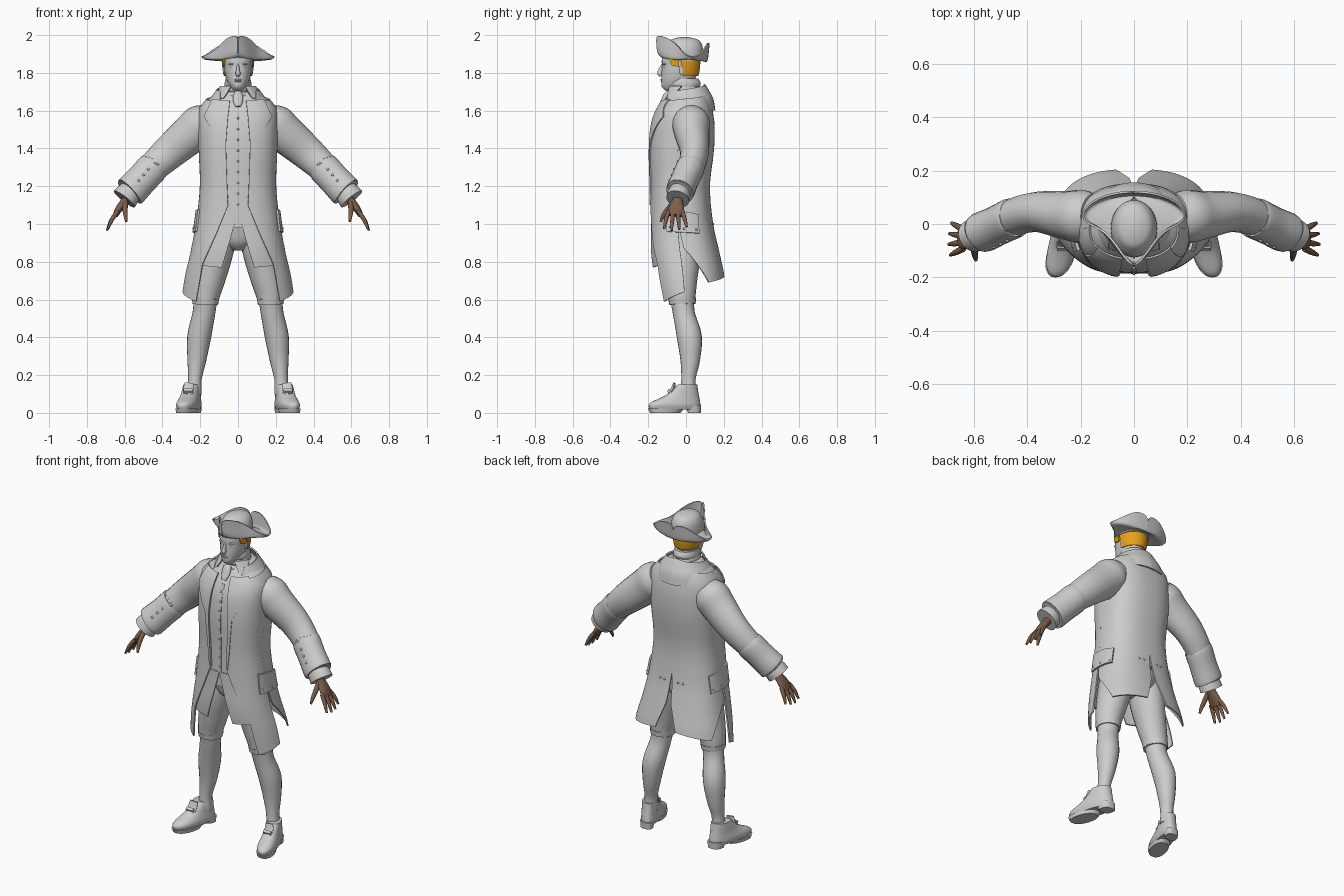
import bpy, bmesh
from math import sin, cos, asin, radians, degrees, pi, copysign
from mathutils import Vector

if "Cube" in bpy.data.objects:
    bpy.data.objects.remove(bpy.data.objects["Cube"])


def material(name, colour):
    mat = bpy.data.materials.new(name)
    mat.use_nodes = True
    mat.diffuse_color = (*colour, 1)
    mat.node_tree.nodes["Principled BSDF"].inputs["Base Color"].default_value = (*colour, 1)
    return mat


GREY = material("pale grey", (.61, .61, .61))
GOLD = material("hair gold", (.8, .36, .01))
BROWN = material("skin brown", (.2, .11, .066))


def sample(rows, t):
    """Smooth interpolation of rows keyed by their first value."""
    i = max(k for k in range(len(rows) - 1) if k == 0 or rows[k][0] <= t)
    a, b = rows[i], rows[i + 1]
    before, after = rows[max(i - 1, 0)], rows[min(i + 2, len(rows) - 1)]
    h = b[0] - a[0]
    s = min(max((t - a[0]) / h, 0), 1)
    out = []
    for k in range(1, len(a)):
        m0 = (b[k] - before[k]) / (b[0] - before[0]) * h
        m1 = (after[k] - a[k]) / (after[0] - a[0]) * h
        d = b[k] - a[k]
        out.append(a[k] + s * m0 + s * s * (3 * d - 2 * m0 - m1) + s ** 3 * (m0 + m1 - 2 * d))
    return out


def finish(obj, mat, mirror=False, thick=0, smooth=0):
    obj.data.materials.append(mat)
    if smooth:
        obj.modifiers.new("smooth", "SUBSURF").levels = smooth
    if thick:
        solid = obj.modifiers.new("thickness", "SOLIDIFY")
        solid.thickness, solid.offset = thick, 0
    if mirror:
        obj.modifiers.new("mirror", "MIRROR").use_clip = True
    bpy.ops.object.select_all(action="DESELECT")
    obj.select_set(True)
    bpy.context.view_layer.objects.active = obj
    bpy.ops.object.convert(target="MESH")
    bm = bmesh.new()
    bm.from_mesh(obj.data)
    bmesh.ops.recalc_face_normals(bm, faces=bm.faces)
    bm.to_mesh(obj.data)
    bm.free()
    bpy.ops.object.shade_smooth_by_angle(angle=radians(40))
    return obj


def grid(name, rows, mat, closed=False, **options):
    bm = bmesh.new()
    verts = [[bm.verts.new(p) for p in row] for row in rows]
    n = len(rows[0])
    for low, high in zip(verts, verts[1:]):
        for j in range(n if closed else n - 1):
            k = (j + 1) % n
            bm.faces.new((low[j], low[k], high[k], high[j]))
    if closed:
        bm.faces.new(verts[0][::-1])
        bm.faces.new(verts[-1])
    mesh = bpy.data.meshes.new(name)
    bm.to_mesh(mesh)
    bm.free()
    obj = bpy.data.objects.new(name, mesh)
    bpy.context.collection.objects.link(obj)
    return finish(obj, mat, **options)


class Form:
    """Upright form from rows of height, half width, front and back."""
    def __init__(self, rows, power=2.3, lean=0, shift=0):
        self.rows, self.power, self.lean, self.shift = rows, power, lean, shift

    def at(self, angle, z, off=0):
        half, front, back = sample(self.rows, z)
        s, c = sin(radians(angle)), cos(radians(angle))
        bend = lambda v: copysign(abs(v) ** (2 / self.power), v)
        y = (front + back) / 2 - ((back - front) / 2 + off) * bend(c)
        return Vector((self.shift + self.lean * y + (half + off) * bend(s), y, z))

    def angle(self, u, z):
        """Values under one are distances from the middle, others degrees."""
        if u >= 1:
            return u
        return degrees(asin(min(1, u / sample(self.rows, z)[0]) ** (self.power / 2)))

    def solid(self, name, mat, steps=24, **options):
        low, high = self.rows[0][0], self.rows[-1][0]
        rings = [[self.at(j * 360 / 40, low + (high - low) * i / steps) for j in range(40)]
                 for i in range(steps + 1)]
        return grid(name, rings, mat, closed=True, **options)

    def patch(self, name, left, right, off, mat=GREY, thick=.008, rows=6, cols=14):
        pts = []
        for k in range(len(left) - 1):
            for i in range(rows + (k == len(left) - 2)):
                mix = lambda e: Vector(e[k]).lerp(Vector(e[k + 1]), i / rows)
                (u0, z0), (u1, z1) = [(self.angle(*mix(e)), mix(e).y) for e in (left, right)]
                pts.append([self.at(u0 + (u1 - u0) * j / cols, z0 + (z1 - z0) * j / cols, off)
                            for j in range(cols + 1)])
        return grid(name, pts, mat, mirror=True, thick=thick)


def tube(name, path, mat=GREY, sides=20, steps=5, mirror=True):
    """Round limb through points of x, y, z, radius and side radius."""
    rows = [(i, *p) for i, p in enumerate(path)]
    rings = []
    for i in range((len(path) - 1) * steps + 1):
        t = i / steps
        x, y, z, a, b = sample(rows, t)
        ahead, behind = (Vector(sample(rows, t + d)[:3]) for d in (.05, -.05))
        u = (ahead - behind).cross(Vector((0, 1, 0))).normalized()
        v = u.cross(ahead - behind).normalized()
        rings.append([Vector((x, y, z)) + u * a * cos(2 * pi * j / sides)
                      + v * b * sin(2 * pi * j / sides) for j in range(sides)])
    return grid(name, rings, mat, closed=True, mirror=mirror)


def ball(name, place, size, mirror=True):
    bpy.ops.mesh.primitive_uv_sphere_add(segments=16, ring_count=10)
    obj = bpy.context.object
    obj.name = name
    for v in obj.data.vertices:
        v.co = Vector(a * b for a, b in zip(v.co, size)) + Vector(place)
    return finish(obj, GREY, mirror=mirror)


# Torso: waistcoat body inside, coat panels wrapped around the same form
body_rows = [(.58, .292, -.145, .205), (.72, .27, -.168, .194), (.85, .24, -.182, .165),
             (1, .212, -.18, .132), (1.2, .19, -.178, .115), (1.4, .197, -.183, .137),
             (1.54, .2, -.168, .138), (1.62, .19, -.135, .125), (1.67, .145, -.1, .11),
             (1.71, .08, -.07, .09)]
body = Form(body_rows, 2.5)
Form([(.98, .21, -.178, .133)] + body_rows[4:], 2.5).solid("waistcoat", GREY)
body.patch("coat_front", [(.05, 1.64), (.065, 1.4), (.05, 1.1), (.11, .95), (.18, .79), (.215, .59)],
           [(86, 1.66), (86, 1.4), (86, 1.1), (86, .95), (86, .8), (84, .64)], .008)
body.patch("coat_back", [(86, 1.66), (86, 1.4), (86, 1.05), (90, .87), (118, .69)],
           [(180, 1.69), (180, 1.4), (180, 1.05), (178, .87), (170, .72)], .008, cols=20)
body.patch("waistcoat_skirt", [(0, 1.07), (.04, .92), (.085, .77)],
           [(.13, 1.07), (.17, .92), (.19, .78)], .001)
body.patch("waistcoat_edge", [(0, 1.6), (0, 1.07)], [(.012, 1.6), (.012, 1.07)], .001, thick=.006, cols=2)
body.patch("lapel", [(.04, 1.65), (.05, 1.56), (.06, 1.42), (.05, 1.1)],
           [(.125, 1.66), (.168, 1.57), (.085, 1.42), (.058, 1.1)], .014)
body.patch("pocket_flap", [(70, 1.08), (68, .96)], [(118, 1.05), (115, .95)], .016, thick=.012)
for k in range(9):
    ball("waistcoat_button", body.at(0, 1.56 - k * .057, .003), (.006, .005, .006), mirror=False)
for turn, height in ((75, .985), (92, .975), (110, .97), (165, 1), (172, 1)):
    ball("coat_button", body.at(turn, height, .021 if turn < 120 else .012), (.006, .006, .006))

# Collars and neckcloth
collar = Form([(1.6, .16, -.14, .145), (1.66, .138, -.115, .134), (1.7, .11, -.1, .114),
               (1.74, .086, -.085, .09)], 2.1)
collar.patch("coat_collar", [(50, 1.7), (38, 1.66), (40, 1.61)], [(180, 1.74), (180, 1.68), (180, 1.6)], .007)
collar.patch("shirt_collar", [(22, 1.73), (32, 1.665)], [(75, 1.73), (44, 1.665)], .003)
for k in range(3):
    low = 1.66 + k * .032
    Form([(low, .07, -.085, .07), (low + .02, .077 - k * .003, -.102 + k * .002, .078),
          (low + .045, .066, -.085, .066)], 2).solid("neckcloth_fold", GREY, 8)
tube("neckcloth_knot", [(0, -.09, 1.7, .016, .012), (0, -.106, 1.68, .026, .014),
                        (0, -.122, 1.65, .026, .012), (0, -.138, 1.62, .014, .01)], mirror=False)

# Head and face
head = Form([(1.705, .03, -.105, -.02), (1.722, .04, -.127, .02), (1.75, .056, -.131, .04),
             (1.79, .068, -.13, .057), (1.83, .073, -.128, .064), (1.88, .075, -.126, .066),
             (1.93, .06, -.1, .055)], 2.1)
head.solid("head", GREY)
head.patch("back_hair", [(88, 1.89), (102, 1.785)], [(180, 1.89), (180, 1.785)], .006, GOLD)
head.patch("temple_hair", [(54, 1.89), (66, 1.84)], [(86, 1.89), (88, 1.832)], .006, GOLD)
tube("nose", [(0, -.122, 1.845, .006, .007), (0, -.132, 1.82, .008, .012),
              (0, -.137, 1.797, .013, .015), (0, -.13, 1.784, .009, .009)], mirror=False)
ball("brow", (.028, -.113, 1.846), (.022, .012, .006))
ball("eye", (.028, -.113, 1.828), (.012, .008, .006))
ball("ear", (.072, -.022, 1.815), (.007, .014, .027))
for height in (1.756, 1.764):
    ball("lip", (0, -.127, height), (.019, .008, .005), mirror=False)

# Three-cornered hat: domed crown and folded-up brim
Form([(1.865, .088, -.125, .09), (1.92, .084, -.12, .09), (1.955, .073, -.1, .082),
      (1.978, .052, -.075, .06), (1.99, .015, -.03, .01)], 2).solid("hat_crown", GREY)
fold = [(0, -.15, 1.9), (.035, -.132, 1.887), (.08, -.078, 1.866), (.122, -.018, 1.865),
        (.185, .015, 1.874), (.165, .07, 1.866), (.085, .108, 1.85), (0, .11, 1.848)]
edge = [(0, -.157, 2), (.035, -.128, 1.995), (.074, -.068, 1.972), (.118, -.018, 1.912),
        (.204, .012, 1.885), (.182, .075, 1.884), (.085, .116, 1.965), (0, .122, 1.955)]
inner = [(.082 * sin(pi * k / 7), -.015 - .105 * cos(pi * k / 7), 1.878) for k in range(8)]
middle = [Vector(a).lerp(Vector(b), .5) for a, b in zip(fold, edge)]
grid("hat_brim", [inner, fold, middle, edge], GREY, mirror=True, thick=.008, smooth=2)

# Sleeves, cuffs and shirt ruffles
tube("sleeve", [(.15, .028, 1.56, .085, .085), (.195, .028, 1.527, .108, .1),
                (.25, .032, 1.477, .104, .092), (.36, .045, 1.383, .092, .076),
                (.45, .025, 1.3, .08, .07), (.54, -.02, 1.205, .07, .06)])
tube("cuff", [(.448, .024, 1.302, .076, .068), (.454, .022, 1.296, .085, .076),
              (.51, -.005, 1.235, .084, .074), (.565, -.03, 1.177, .087, .076),
              (.57, -.032, 1.172, .08, .07)])
tube("shirt_ruffle", [(.545, -.022, 1.2, .055, .05), (.58, -.036, 1.16, .066, .06),
                      (.602, -.044, 1.132, .07, .062)])
for k in range(3):
    ball("cuff_button", (.475 + k * .025, -.062 - k * .012, 1.29 - k * .03), (.007, .007, .007))

# Hands
tube("palm", [(.575, -.036, 1.16, .026, .03), (.6, -.045, 1.12, .022, .03),
              (.63, -.052, 1.08, .019, .042), (.65, -.057, 1.045, .014, .042)], BROWN)
for k in range(4):
    y, reach = -.02 - k * .024, (.85, 1, 1.05, .95)[k]
    tube("finger", [(.638, y, 1.066, .012, .012),
                    (.638 + .031 * reach, y + .013 - k * .009, 1.066 - .045 * reach, .011, .011),
                    (.638 + .053 * reach, y + .024 - k * .016, 1.066 - .096 * reach, .006, .006)],
         BROWN, sides=10)
tube("thumb", [(.595, -.06, 1.12, .014, .014), (.598, -.096, 1.08, .014, .013),
               (.595, -.12, 1.045, .011, .011), (.592, -.135, 1.012, .006, .006)], BROWN, sides=10)

# Breeches, stockings
Form([(.86, .034, -.08, .05), (.9, .11, -.12, .1), (1, .18, -.15, .115)], 2).solid("breeches_seat", GREY, 8)
tube("breeches_leg", [(.095, -.02, .98, .09, .11), (.118, -.025, .85, .092, .105),
                      (.148, -.025, .72, .084, .087), (.168, -.022, .63, .074, .074),
                      (.172, -.02, .575, .066, .068)])
tube("knee_band", [(.172, -.02, .605, .072, .074), (.173, -.019, .575, .068, .07)])
tube("stocking", [(.172, -.02, .6, .062, .063), (.182, -.01, .52, .06, .058),
                  (.206, .018, .4, .063, .066), (.218, .022, .28, .05, .052),
                  (.228, .013, .18, .036, .038), (.232, .012, .1, .04, .042)])

# Buckled shoes, toes turned outwards
shoe = dict(lean=-.24, shift=.246)
Form([(.018, .048, -.192, .07), (.04, .055, -.198, .076), (.056, .054, -.185, .075),
      (.075, .05, -.145, .072), (.095, .047, -.105, .068), (.12, .045, -.075, .064),
      (.15, .042, -.045, .06)], 2.4, **shoe).solid("shoe", GREY, 16, mirror=True)
Form([(0, .05, -.19, -.03), (.022, .054, -.2, -.01)], 2.3, **shoe).solid("sole", GREY, 2, mirror=True)
Form([(0, .038, .01, .078), (.04, .042, -.005, .08)], 2.8, **shoe).solid("heel", GREY, 2, mirror=True)
tube("shoe_tongue", [(.264, -.088, .095, .028, .012), (.261, -.07, .125, .029, .011),
                     (.258, -.062, .158, .025, .006)])
tube("buckle", [(.24, -.09, .115, .013, .01), (.288, -.09, .115, .013, .01)], sides=4)
